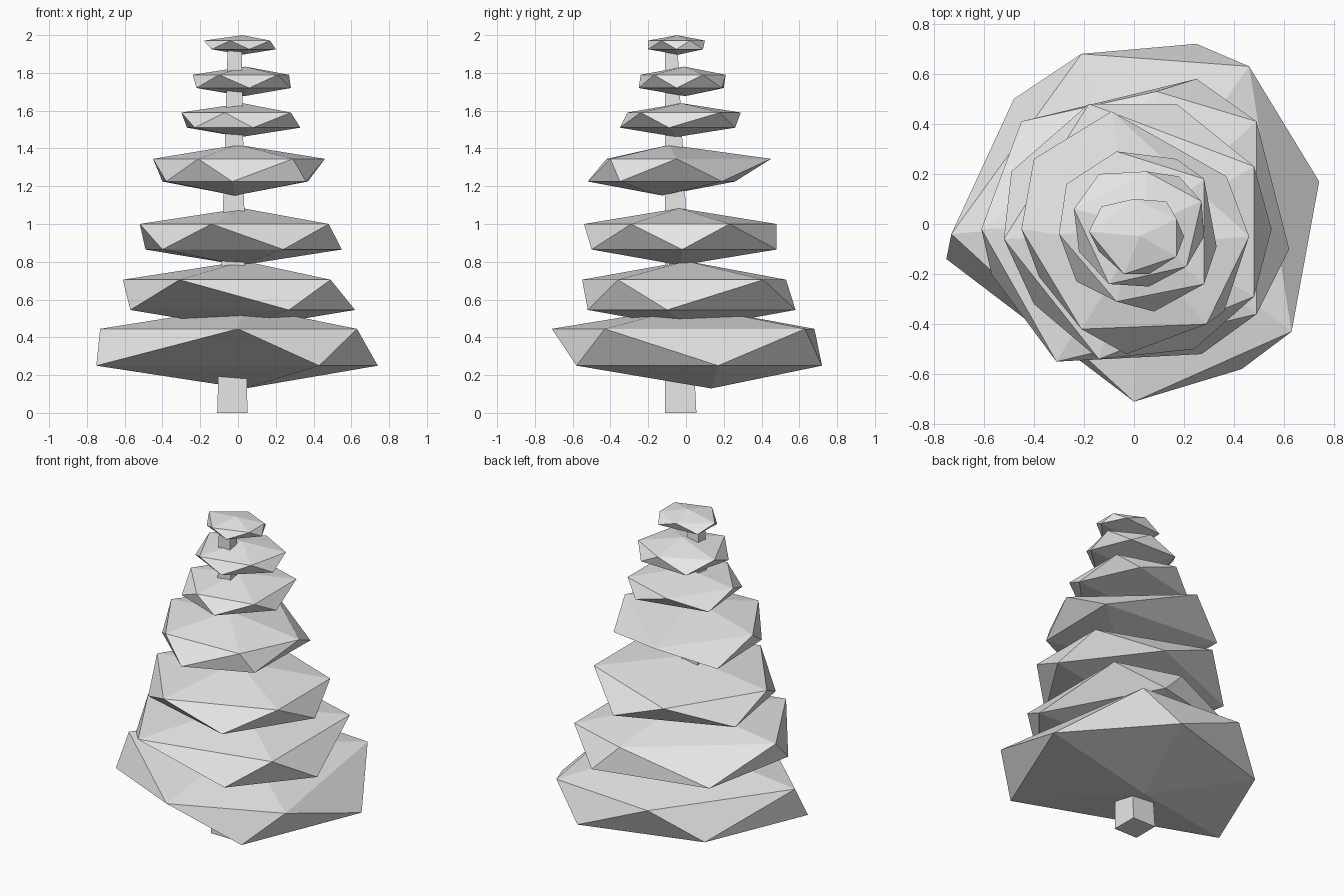
import bpy
import bmesh
from mathutils import Vector

default_cube = bpy.data.objects.get("Cube")
if default_cube:
    bpy.data.objects.remove(default_cube, do_unlink=True)

# One plain grey for the whole tree
grey = bpy.data.materials.new("plain_grey")
grey.use_nodes = True
colour = (0.8, 0.8, 0.8, 1.0)
grey.diffuse_color = colour
grey.node_tree.nodes["Principled BSDF"].inputs["Base Color"].default_value = colour


def finish(bm, name):
    """Turn a bmesh into a flat shaded object."""
    bmesh.ops.recalc_face_normals(bm, faces=bm.faces[:])
    mesh = bpy.data.meshes.new(name)
    bm.to_mesh(mesh)
    bm.free()
    mesh.materials.append(grey)
    obj = bpy.data.objects.new(name, mesh)
    bpy.context.collection.objects.link(obj)
    return obj


def ring_centre(verts):
    return sum((v.co for v in verts), Vector()) / len(verts)


def foliage_tier(name, low, high, upper, lower):
    """Squashed, irregular twenty-sided ball.

    The five upper and five lower corners (in hundredths) alternate
    counter-clockwise, and a tip closes each end.
    """
    bm = bmesh.new()
    scale = 0.01
    top_ring = [bm.verts.new((x * scale, y * scale, high)) for x, y in upper]
    low_ring = [bm.verts.new((x * scale, y * scale, low)) for x, y in lower]
    overhang = Vector((0, 0, (high - low) * 0.618))
    top_tip = bm.verts.new(ring_centre(top_ring) + overhang)
    low_tip = bm.verts.new(ring_centre(low_ring) - overhang)
    count = len(top_ring)
    for i in range(count):
        following = (i + 1) % count
        a, b = top_ring[i], top_ring[following]
        c, d = low_ring[i], low_ring[following]
        bm.faces.new((a, c, b))
        bm.faces.new((c, d, b))
        bm.faces.new((top_tip, a, b))
        bm.faces.new((low_tip, d, c))
    return finish(bm, name)


def tapered_trunk(name, height, foot, tip):
    """Four-sided trunk between two rectangles (x min, x max, y min, y max)."""
    bm = bmesh.new()
    loops = []
    for z, (x_min, x_max, y_min, y_max) in ((0, foot), (height, tip)):
        corners = ((x_min, y_min), (x_max, y_min), (x_max, y_max), (x_min, y_max))
        loops.append([bm.verts.new((x, y, z)) for x, y in corners])
    bottom, top = loops
    bm.faces.new(bottom)
    bm.faces.new(top)
    for i in range(len(bottom)):
        j = (i + 1) % len(bottom)
        bm.faces.new((bottom[i], bottom[j], top[j], top[i]))
    return finish(bm, name)


# Trunk, leaning slightly to the front as it narrows
tapered_trunk("trunk", 1.94, (-0.11, 0.05, -0.11, 0.055), (-0.055, 0.02, -0.11, -0.045))

# Foliage from the ground up
foliage_tier("foliage_bottom", 0.25, 0.445,
             upper=((-73, -4), (0, -71), (63, -43), (46, 63), (-21, 68)),
             lower=((-75, -14), (43, -58), (74, 17), (25, 72), (-48, 50)))

foliage_tier("foliage_second", 0.545, 0.705,
             upper=((-61, -2), (-31, -55), (49, -36), (49, 41), (9, 53)),
             lower=((-57, -20), (27, -52), (62, -10), (25, 58), (-45, 41)))

foliage_tier("foliage_third", 0.865, 1.0,
             upper=((-52, -6), (-14, -54), (48, -29), (48, 23), (-18, 48)),
             lower=((-40, -32), (24, -50), (55, -2), (17, 48), (-49, 21)))

foliage_tier("foliage_middle", 1.225, 1.345,
             upper=((-45, -2), (-21, -42), (29, -40), (46, -5), (-9, 45)),
             lower=((-38, -21), (-3, -52), (36, -35), (37, 19), (-40, 26)))

foliage_tier("foliage_fifth", 1.51, 1.59,
             upper=((-30, -4), (-7, -31), (28, -24), (28, 18), (-7, 29)),
             lower=((-23, -23), (8, -35), (33, -9), (17, 26), (-27, 16)))

foliage_tier("foliage_sixth", 1.72, 1.79,
             upper=((-24, 6), (-10, -24), (21, -17), (27, 9), (5, 21)),
             lower=((-22, -11), (6, -25), (28, -5), (18, 19), (-14, 20)))

foliage_tier("foliage_top", 1.925, 1.971,
             upper=((-18, -3), (-4, -20), (17, -13), (17, 2), (0, 10)),
             lower=((-14, -11), (6, -20), (20, -5), (13, 9), (-13, 7)))
